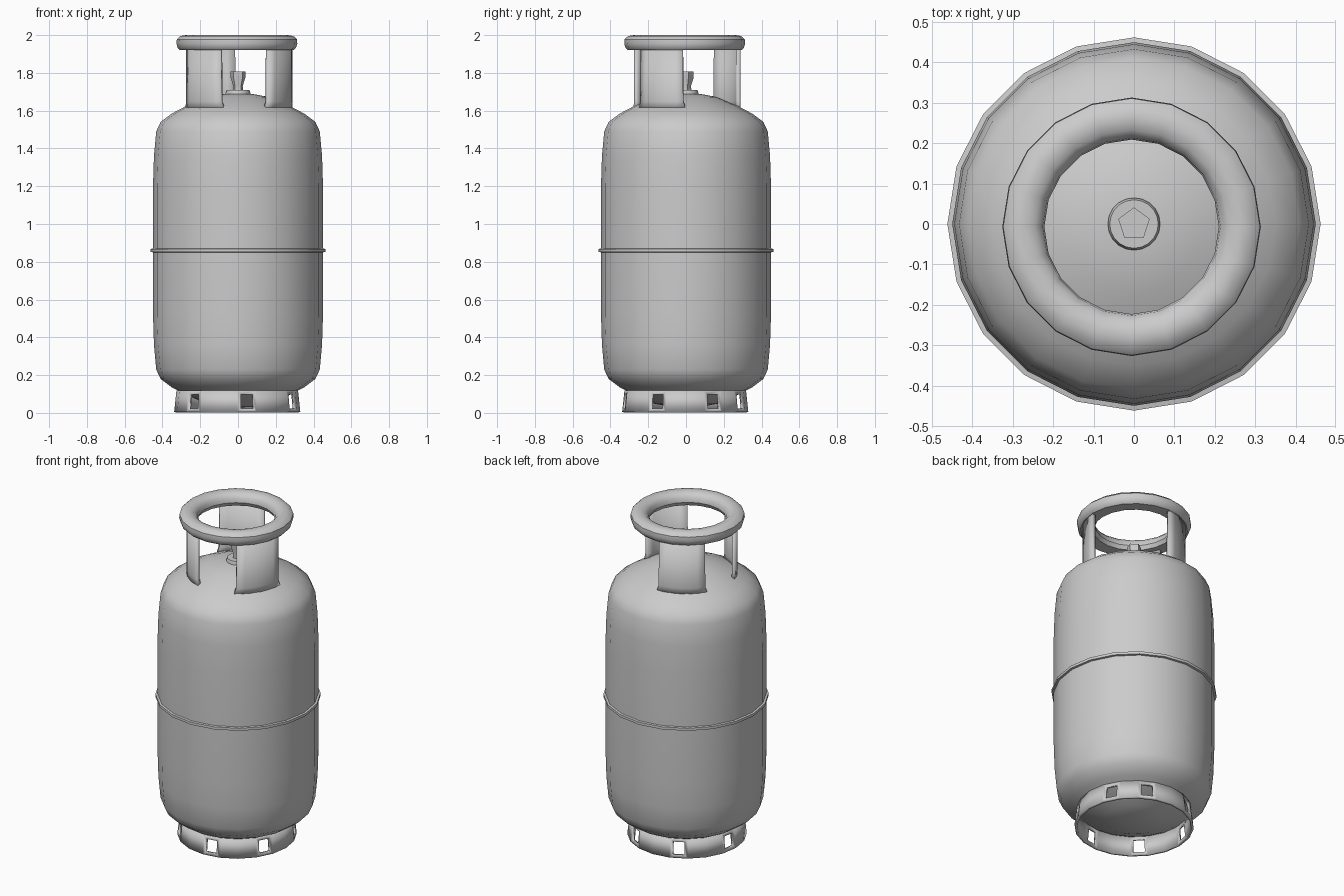
import bpy, bmesh
from math import sin, cos, radians, pi

if "Cube" in bpy.data.objects:
    bpy.data.objects.remove(bpy.data.objects["Cube"])

SIDES = 20


def finish(name, bm, shell=0.0):
    bmesh.ops.remove_doubles(bm, verts=bm.verts, dist=1e-5)
    mesh = bpy.data.meshes.new(name)
    bm.to_mesh(mesh)
    bm.free()
    ob = bpy.data.objects.new(name, mesh)
    bpy.context.collection.objects.link(ob)
    if shell:
        mod = ob.modifiers.new("thickness", 'SOLIDIFY')
        mod.thickness = shell
        mod.offset = -1
    bpy.ops.object.select_all(action='DESELECT')
    ob.select_set(True)
    bpy.context.view_layer.objects.active = ob
    bpy.ops.object.shade_smooth_by_angle(angle=radians(35))
    return ob


def lathe(profile, sides=SIDES, closed=False, centre=(0, 0)):
    """Revolve (radius, z) points around z, first vertex on +y."""
    bm = bmesh.new()
    rings = []
    for r, z in profile:
        if r == 0:
            rings.append([bm.verts.new((centre[0], centre[1], z))] * sides)
        else:
            rings.append([bm.verts.new((centre[0] + r * cos(pi / 2 + 2 * pi * i / sides),
                                        centre[1] + r * sin(pi / 2 + 2 * pi * i / sides), z))
                          for i in range(sides)])
    pairs = list(zip(rings, rings[1:]))
    if closed:
        pairs.append((rings[-1], rings[0]))
    for a, b in pairs:
        for i in range(sides):
            j = (i + 1) % sides
            bm.faces.new(dict.fromkeys((a[i], a[j], b[j], b[i])))
    return bm


# Tank: dome profile mirrored about the weld seam
SEAM = 0.86
half = [(0.450, 0.012), (0.450, 0.34), (0.445, 0.50), (0.433, 0.63), (0.410, 0.68),
        (0.350, 0.725), (0.280, 0.762), (0.165, 0.812), (0.080, 0.828), (0, 0.832)]
profile = [(r, SEAM - h) for r, h in reversed(half)] + [(r, SEAM + h) for r, h in half]
finish("tank_body", lathe(profile))

# Weld seam band
finish("seam_band", lathe([(0.44, 0.848), (0.462, 0.852), (0.462, 0.868), (0.44, 0.872)], closed=True))

# Foot ring with seven vent holes
foot = lathe([(0.334, 0.004), (0.322, 0.118)], centre=(-0.004, -0.004))
hole_angles = [27] + [63 + 54 * k for k in range(6)]
foot.normal_update()
holes = []
for f in foot.faces:
    c = f.calc_center_median()
    for a in map(radians, hole_angles):
        if c.x * cos(a) + c.y * sin(a) > 0.99 * c.xy.length:
            holes.append(f)
bmesh.ops.inset_individual(foot, faces=holes, thickness=0.027)
bmesh.ops.delete(foot, geom=holes, context='FACES')
finish("foot_ring", foot, 0.015)

# Handle ring
finish("handle_ring", lathe(
    [(0.228, 1.922), (0.300, 1.920), (0.313, 1.932), (0.320, 1.955), (0.318, 1.978),
     (0.300, 1.995), (0.270, 2.000), (0.240, 1.993), (0.220, 1.972), (0.216, 1.945)],
    closed=True, centre=(-0.006, -0.007)))

# Three curved handle plates, slightly flared at the foot
for n, mid in enumerate((120, 225, 330), 1):
    bm = bmesh.new()
    rows = []
    for z, spread in ((1.605, 30), (1.65, 27), (1.935, 26.5)):
        rows.append([bm.verts.new((0.289 * cos(radians(mid + spread * t / 3)),
                                   0.289 * sin(radians(mid + spread * t / 3)), z))
                     for t in range(-3, 4)])
    for a, b in zip(rows, rows[1:]):
        for i in range(6):
            bm.faces.new((a[i], a[i + 1], b[i + 1], b[i]))
    finish(f"handle_plate_{n}", bm, 0.02)

# Valve: round collar and five-sided knob
finish("valve_collar", lathe([(0, 1.675), (0.065, 1.675), (0.065, 1.695), (0.060, 1.709), (0, 1.709)]))
finish("valve_knob", lathe([(0, 1.70), (0.030, 1.70), (0.026, 1.73), (0.041, 1.775),
                            (0.041, 1.808), (0, 1.808)], sides=5))
